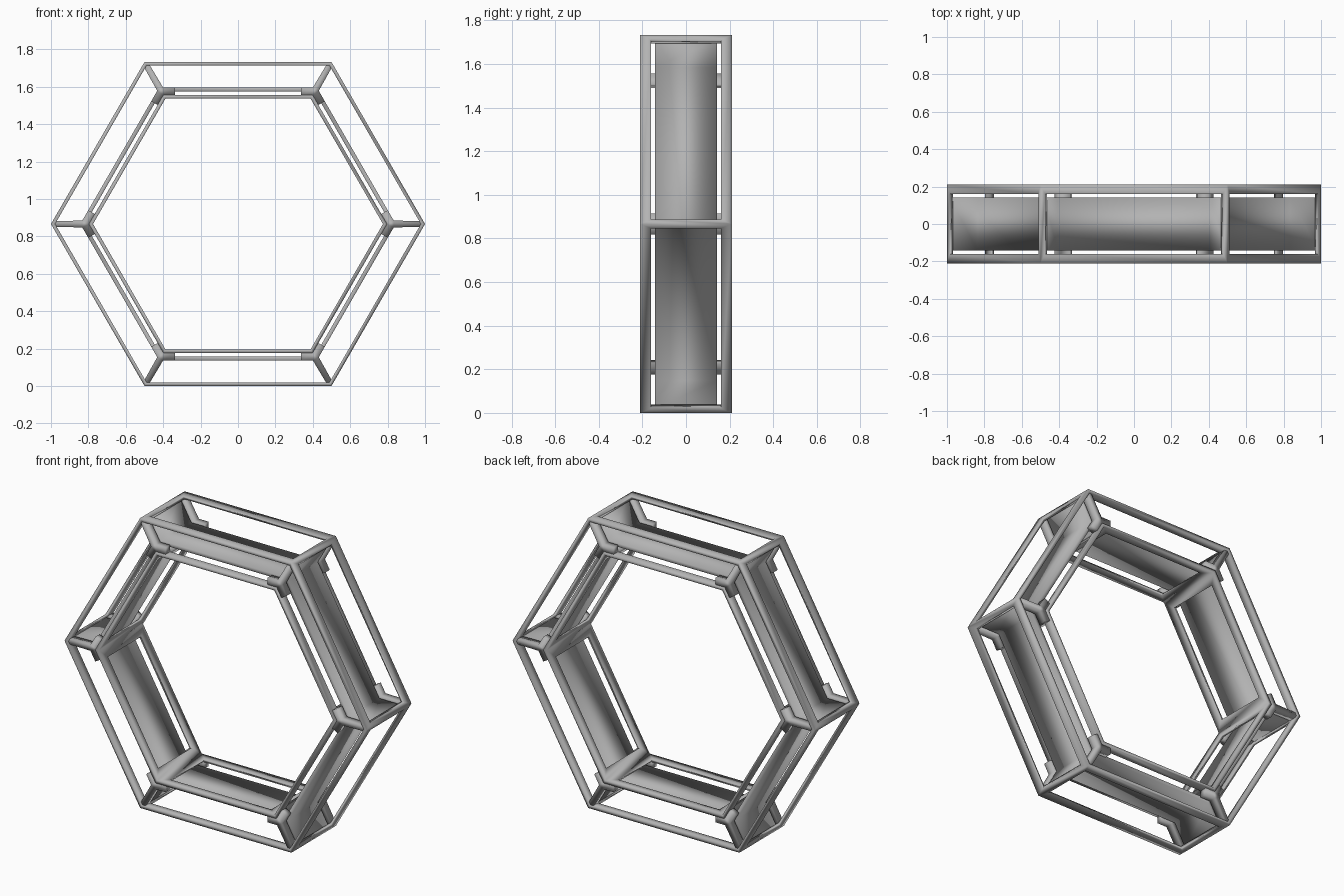
import bpy, bmesh
from math import sin, cos, pi, sqrt
from mathutils import Vector

if "Cube" in bpy.data.objects:
    bpy.data.objects.remove(bpy.data.objects["Cube"])

CZ = sqrt(3) / 2      # height of the ring centre
HALF = 0.21           # half depth of the ring
RAIL = 0.16           # inner side of the rails
PANEL = 0.142         # half depth of the recessed panels

grey = bpy.data.materials.new("dark_grey")
grey.diffuse_color = (0.45, 0.45, 0.45, 1)
grey.use_nodes = True
grey.node_tree.nodes["Principled BSDF"].inputs["Base Color"].default_value = grey.diffuse_color


def finish(bm, name):
    bmesh.ops.recalc_face_normals(bm, faces=bm.faces)
    me = bpy.data.meshes.new(name)
    bm.to_mesh(me)
    bm.free()
    me.materials.append(grey)
    for p in me.polygons:
        p.use_smooth = True
    ob = bpy.data.objects.new(name, me)
    bpy.context.collection.objects.link(ob)
    return ob


def place(bm, k, u, v, y):
    """Vertex at corner k, given radial u, tangential v and depth y."""
    c, s = cos(k * pi / 3), sin(k * pi / 3)
    return bm.verts.new((u * c - v * s, y, CZ + u * s + v * c))


def window_frame(name, r_out, r_in, length):
    """Hexagonal band with a rectangular window in each side."""
    bm = bmesh.new()
    shells = []
    for r in (r_out, r_in):
        corner = [[place(bm, k, r, 0, y) for y in (-HALF, HALF)] for k in range(6)]
        after = [[place(bm, k, r - length / 2, length * CZ, y) for y in (-RAIL, RAIL)]
                 for k in range(6)]
        before = [[place(bm, k, r - length / 2, -length * CZ, y) for y in (-RAIL, RAIL)]
                  for k in range(6)]
        shells.append((corner, after, before))
    for k in range(6):
        n = (k + 1) % 6
        rims, holes = [], []
        for corner, after, before in shells:
            rim = [corner[k][0], corner[n][0], corner[n][1], corner[k][1]]
            hole = [after[k][0], before[n][0], before[n][1], after[k][1]]
            for i in range(4):
                j = (i + 1) % 4
                bm.faces.new((rim[i], rim[j], hole[j], hole[i]))
            rims.append(rim)
            holes.append(hole)
        for i in range(4):
            j = (i + 1) % 4
            bm.faces.new((holes[0][i], holes[0][j], holes[1][j], holes[1][i]))
        for i in (0, 2):
            bm.faces.new((rims[0][i], rims[0][i + 1], rims[1][i + 1], rims[1][i]))
    return finish(bm, name)


def six_prisms(name, profile, spans):
    """Extrude a profile (radial, tangential) along y at all six corners."""
    bm = bmesh.new()
    n = len(profile)
    for k in range(6):
        for span in spans:
            rows = [[place(bm, k, u, v, y) for u, v in profile] for y in span]
            for i in range(n):
                j = (i + 1) % n
                bm.faces.new((rows[0][i], rows[0][j], rows[1][j], rows[1][i]))
            bm.faces.new(rows[0])
            bm.faces.new(rows[1])
    return finish(bm, name)


def panel_ring(name, tip, r_out, r_in, t):
    """Hexagon of panels with a radial plate rising from each corner."""
    bm = bmesh.new()
    root = r_out - t / sqrt(3)
    outline = [(root, -t), (tip, -t), (tip, t), (root, t)]
    outer, inner = [], []
    for y in (-PANEL, PANEL):
        outer.append([place(bm, k, u, v, y) for k in range(6) for u, v in outline])
        inner.append([place(bm, k, r_in, 0, y) for k in range(6)])
    for i in range(24):
        j = (i + 1) % 24
        bm.faces.new((outer[0][i], outer[0][j], outer[1][j], outer[1][i]))
    for k in range(6):
        n = (k + 1) % 6
        bm.faces.new((inner[0][k], inner[0][n], inner[1][n], inner[1][k]))
        for o, q in zip(outer, inner):
            bm.faces.new(o[4 * k:4 * k + 4])
            bm.faces.new((o[4 * k], o[4 * k + 3], q[k]))
            bm.faces.new((o[4 * k + 3], o[4 * n], q[n], q[k]))
    return finish(bm, name)


# Outer and inner frames with windows on every side
window_frame("outer_frame", 1.0, 0.978, 0.023)
window_frame("inner_frame", 0.797, 0.775, 0.055)

# Recessed panels with radial plates
panel_ring("recessed_panels", 0.984, 0.843, 0.818, 0.012)

# Y-shaped corner struts joining the two frames, front and back
side, normal = Vector((-0.5, CZ)), Vector((CZ, 0.5))
end = Vector((0.843, 0)) + side * 0.085
low = end - normal * 0.045
half = [(0.985, 0.016), (0.833, 0.018), tuple(end), tuple(low)]
profile = half + [(0.791, 0)] + [(u, -v) for u, v in reversed(half)]
six_prisms("corner_struts", profile,
           [(-HALF + 0.006, -RAIL), (RAIL, HALF - 0.006)])
